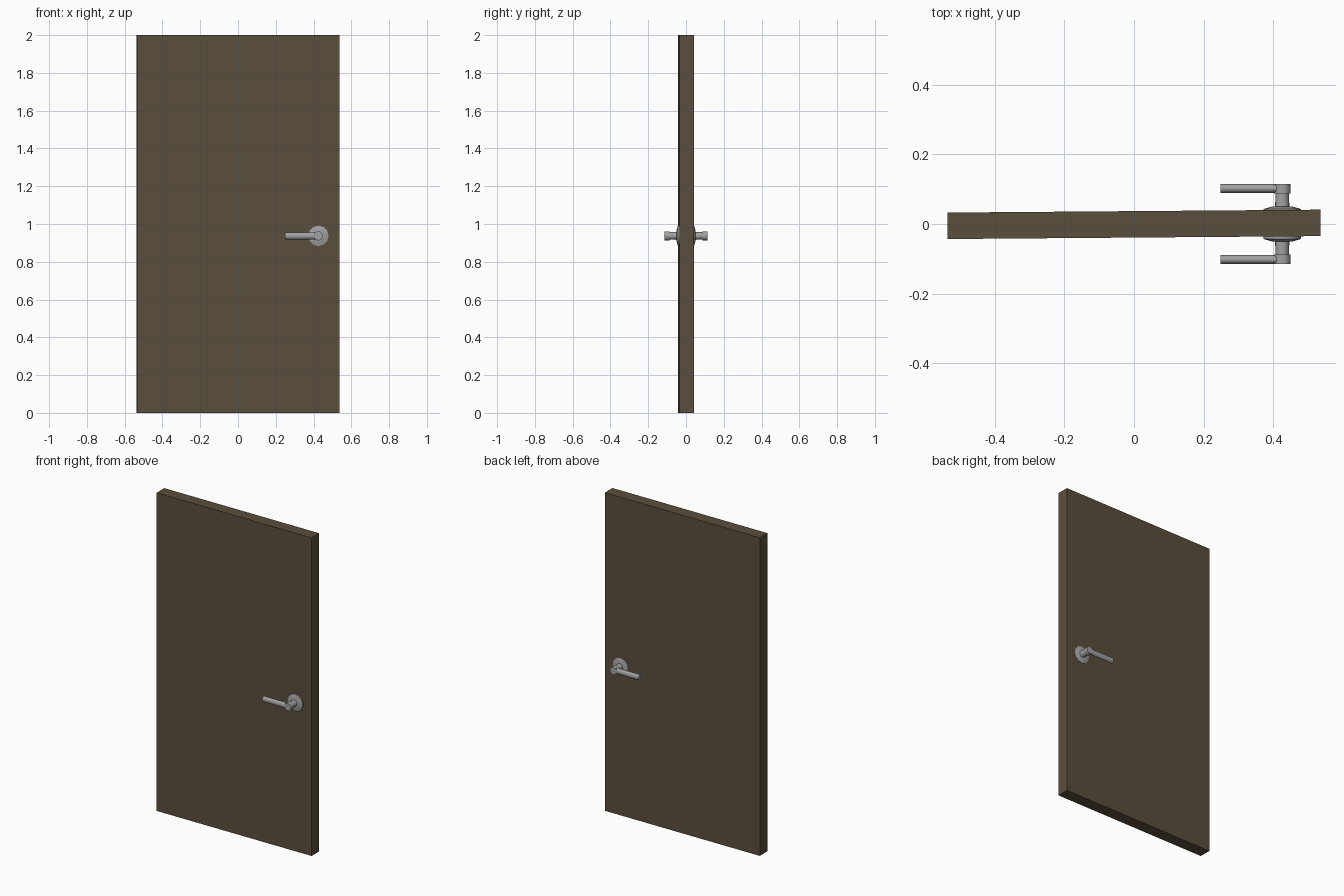
import bpy, math
from mathutils import Matrix, Vector

cube = bpy.data.objects.get("Cube")
if cube:
    bpy.data.objects.remove(cube, do_unlink=True)


def material(name, colour):
    m = bpy.data.materials.new(name)
    m.use_nodes = True
    m.diffuse_color = (*colour, 1)
    m.node_tree.nodes["Principled BSDF"].inputs["Base Color"].default_value = (*colour, 1)
    return m


brown = material("dark brown wood", (0.105, 0.077, 0.046))
steel = material("grey metal", (0.36, 0.36, 0.37))

HANDLE_X, HANDLE_Z, TURN = 0.426, 0.937, 0.0078


def finish(name, mat):
    ob = bpy.context.object
    ob.name = name
    ob.data.materials.append(mat)
    return ob


def tapered(name, start, end, r1, r2, sides, flat=1.0):
    """Cone or cylinder from start to end, optionally flattened in y."""
    a, b = Vector(start), Vector(end)
    bpy.ops.mesh.primitive_cone_add(vertices=sides, radius1=r1, radius2=r2, depth=(b - a).length)
    ob = finish(name, steel)
    turn = (b - a).to_track_quat('Z', 'Y').to_matrix().to_4x4()
    squash = Matrix.Diagonal((1, flat, 1, 1))
    ob.data.transform(Matrix.Translation((a + b) / 2) @ squash @ turn)
    bpy.ops.object.shade_smooth_by_angle(angle=math.radians(35))
    return ob


# Door leaf, standing very slightly ajar
bpy.ops.mesh.primitive_cube_add(size=1, location=(0, -0.001, 1), rotation=(0, 0, TURN))
bpy.context.object.scale = (1.072, 0.076, 2)
finish("door_leaf", brown)

# Lever handle on each face
for side, s in (("front", -1), ("back", 1)):
    def at(y, x=HANDLE_X):
        return (x, s * y, HANDLE_Z)

    tapered(side + "_rose", at(0.032), at(0.043), 0.054, 0.054, 12)
    tapered(side + "_rose_rim", at(0.043), at(0.05), 0.054, 0.03, 12)
    tapered(side + "_spindle", at(0.04), at(0.092), 0.021, 0.019, 16)
    tapered(side + "_elbow", at(0.088), at(0.115), 0.024, 0.024, 16)
    tapered(side + "_lever", at(0.102), at(0.102, 0.249), 0.018, 0.018, 16, 0.74)
